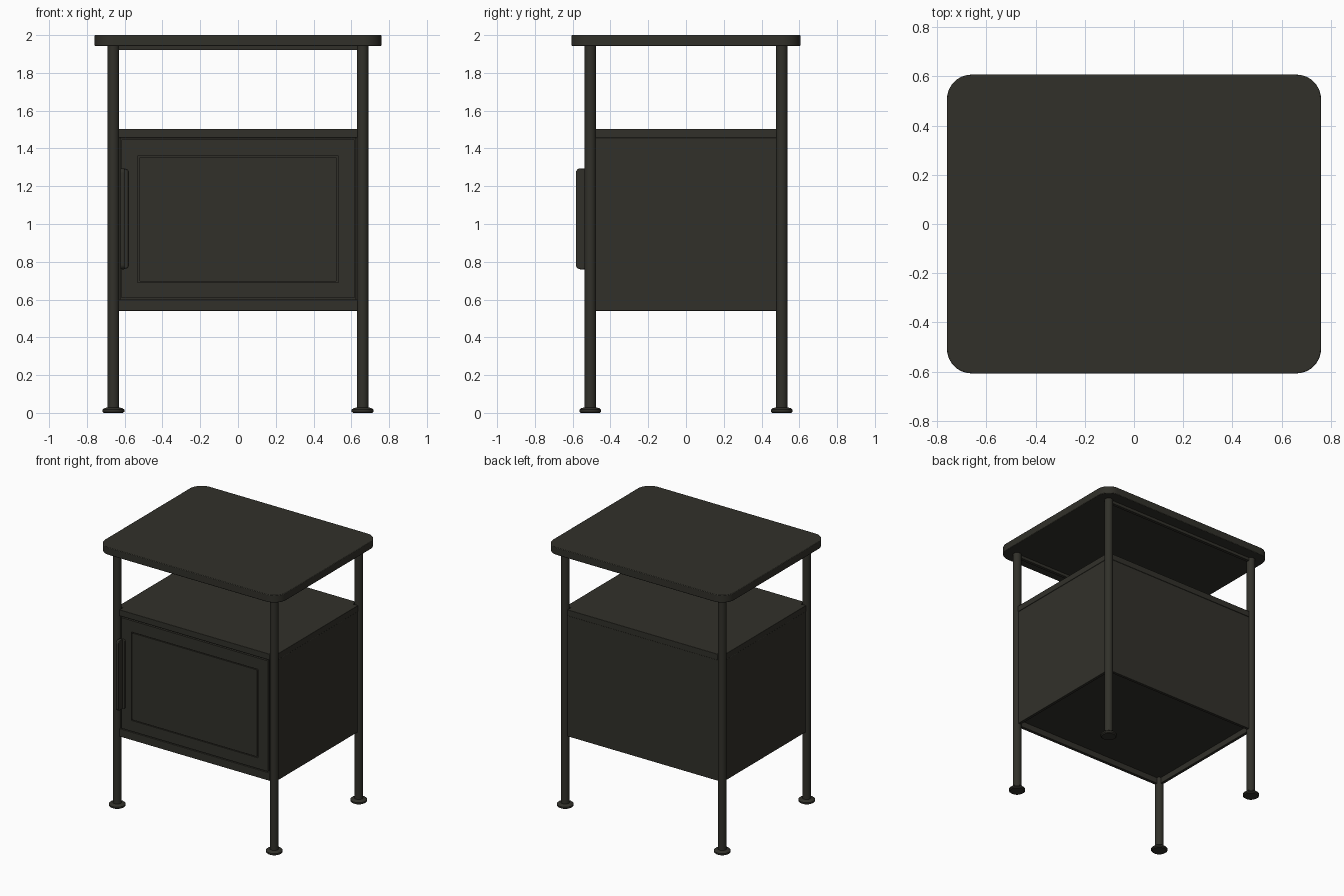
import bpy, bmesh, math
from mathutils import Vector

cube = bpy.data.objects.get("Cube")
if cube:
    bpy.data.objects.remove(cube, do_unlink=True)

mat = bpy.data.materials.new("dark olive metal")
mat.use_nodes = True
colour = (0.031, 0.030, 0.023, 1)
mat.diffuse_color = colour
mat.node_tree.nodes["Principled BSDF"].inputs["Base Color"].default_value = colour


def finish(name, bm, bevel=0.0):
    bmesh.ops.recalc_face_normals(bm, faces=bm.faces)
    mesh = bpy.data.meshes.new(name)
    bm.to_mesh(mesh)
    bm.free()
    mesh.materials.append(mat)
    ob = bpy.data.objects.new(name, mesh)
    bpy.context.collection.objects.link(ob)
    if bevel:
        mod = ob.modifiers.new("Soft edges", "BEVEL")
        mod.width, mod.segments = bevel, 2
        mod.limit_method = "ANGLE"
    bpy.ops.object.select_all(action="DESELECT")
    ob.select_set(True)
    bpy.context.view_layer.objects.active = ob
    bpy.ops.object.shade_smooth_by_angle(angle=math.radians(35))
    return ob


def box(name, low, high, bevel=0.002, corner=0.0, axis=2):
    """Box from two corners; corner rounds the four edges parallel to axis."""
    low, high = Vector(low), Vector(high)
    bm = bmesh.new()
    bmesh.ops.create_cube(bm, size=1)
    for v in bm.verts:
        v.co = (low + high) / 2 + v.co * (high - low)
    if corner:
        edges = [e for e in bm.edges
                 if abs((e.verts[0].co - e.verts[1].co).normalized()[axis]) > 0.9]
        bmesh.ops.bevel(bm, geom=edges, offset=corner, segments=10,
                        profile=0.5, affect="EDGES")
    return finish(name, bm, bevel)


def notched_plate(name, px, py, nx, ny, low, high):
    """Flat plate with its four corners cut out around the legs."""
    quarter = [(px, ny), (nx, ny), (nx, py)]
    outline = []
    for sx, sy in ((1, 1), (-1, 1), (-1, -1), (1, -1)):
        outline += [(sx * x, sy * y) for x, y in quarter[::sx * sy]]
    bm = bmesh.new()
    face = bm.faces.new([bm.verts.new((x, y, low)) for x, y in outline])
    top = bmesh.ops.extrude_face_region(bm, geom=[face])["geom"]
    bmesh.ops.translate(bm, vec=(0, 0, high - low),
                        verts=[v for v in top if isinstance(v, bmesh.types.BMVert)])
    return finish(name, bm, 0.002)


def lathe(name, profile, x, y, steps=32):
    bm = bmesh.new()
    verts = [bm.verts.new((x + r, y, z)) for r, z in profile]
    edges = [bm.edges.new(pair) for pair in zip(verts, verts[1:])]
    bmesh.ops.spin(bm, geom=verts + edges, cent=(x, y, 0), axis=(0, 0, 1),
                   angle=math.tau, steps=steps)
    bmesh.ops.remove_doubles(bm, verts=bm.verts, dist=0.0001)
    return finish(name, bm)


LX, LY, R = 0.66, 0.507, 0.0305   # leg centres and radius
PX, PY = 0.674, 0.521             # outer faces of the cabinet
NX, NY = LX - R + 0.003, LY - R + 0.003   # where panels meet the legs
T = 0.024                         # panel thickness
BASE, SHELF = 0.54, 1.457         # underside and top of the cabinet walls

# Table top with rounded corners
box("table_top", (-0.76, -0.607, 1.943), (0.76, 0.607, 2), 0.004, 0.1)

# Legs and round feet
leg = [(0, 0.02), (R, 0.02), (R, 1.95), (0, 1.95)]
foot = [(0, 0), (0.05, 0), (0.058, 0.006), (0.058, 0.017), (0.05, 0.024),
        (0.036, 0.028), (0, 0.028)]
for sx, side in ((-1, "right"), (1, "left")):
    for sy, end in ((-1, "front"), (1, "back")):
        lathe(f"{end}_{side}_leg", leg, sx * LX, sy * LY)
        lathe(f"{end}_{side}_foot", foot, sx * LX, sy * LY)

# Rails under the top
for sy, end in ((-1, "front"), (1, "back")):
    y = sy * LY
    box(f"{end}_top_rail", (-LX, y - 0.012, 1.92), (LX, y + 0.012, 1.947))

# Cabinet shell, set between the legs
notched_plate("shelf", PX, PY, NX, NY, SHELF, 1.503)
notched_plate("bottom_panel", PX - 0.01, PY - 0.01, NX, NY, 0.585, 0.6)
for sx, side in ((-1, "right"), (1, "left")):
    a, b = sorted((sx * (PX - 0.002), sx * (PX - T)))
    box(f"{side}_panel", (a, -NY, BASE), (b, NY, SHELF))
    a, b = sorted((sx * 0.622, sx * LX))
    box(f"{side}_door_jamb", (a, -PY + 0.008, 0.598), (b, -PY + T, SHELF))
box("back_panel", (-NX, PY - T, BASE), (NX, PY - 0.002, SHELF))
box("front_bottom_rail", (-NX, -PY, BASE), (NX, -PY + T, 0.6))

# Door: backing, flush border strips and a centre panel framed by a groove
DX, DLOW, DHIGH = 0.616, 0.607, 1.448
GX, GLOW, GHIGH = 0.531, 0.689, 1.361
front, groove = -PY, -PY + 0.008
box("door_backing", (-DX, groove, DLOW), (DX, -PY + T, DHIGH), 0)
box("door_top_strip", (-DX, front, GHIGH), (DX, groove, DHIGH), 0)
box("door_bottom_strip", (-DX, front, DLOW), (DX, groove, GLOW), 0)
box("door_right_strip", (-DX, front, GLOW), (-GX, groove, GHIGH), 0)
box("door_left_strip", (GX, front, GLOW), (DX, groove, GHIGH), 0)
box("door_centre_panel", (-GX + 0.006, front, GLOW + 0.006),
    (GX - 0.006, groove, GHIGH - 0.006), 0, 0.012, 1)

# Door handle: upright grip with rounded ends on a mounting flange
box("handle_grip", (-0.622, -0.583, 0.76), (-0.6, -PY + 0.004, 1.295),
    0.005, 0.025, 0)
box("handle_flange", (-0.615, -PY - 0.01, 0.765), (-0.58, -PY + 0.002, 1.29),
    0.003, 0.014, 1)
